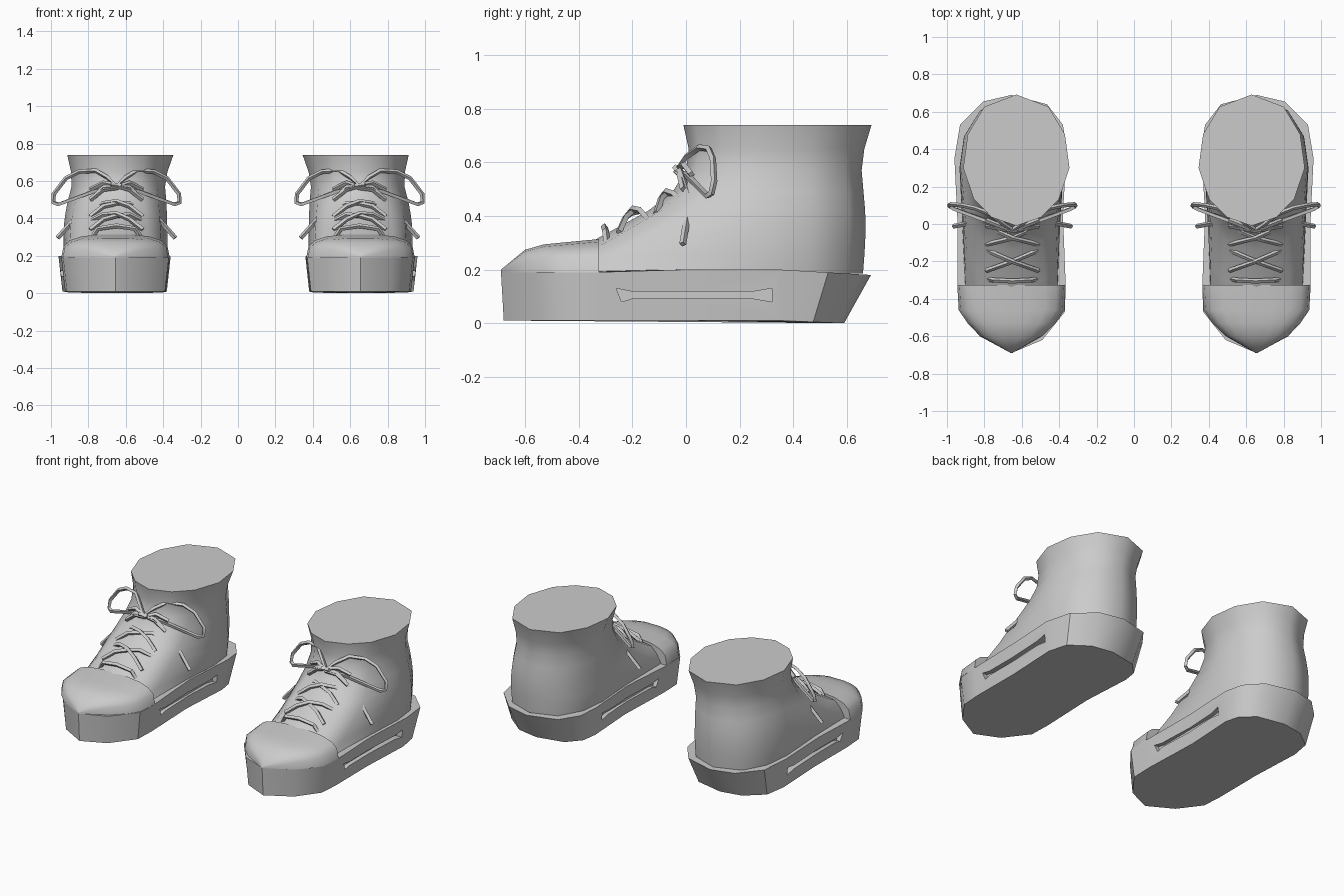
import bpy, bmesh
from math import sin, cos, radians

if "Cube" in bpy.data.objects:
    bpy.data.objects.remove(bpy.data.objects["Cube"])

CX = 0.655  # centre line of one boot; the other is mirrored

grey = bpy.data.materials.new("plain grey")
grey.use_nodes = True
grey.diffuse_color = (0.6, 0.6, 0.6, 1)
grey.node_tree.nodes["Principled BSDF"].inputs["Base Color"].default_value = (0.6, 0.6, 0.6, 1)


def finish(ob, angle=35):
    """Material, shading and mirrored twin."""
    ob.data.materials.clear()
    ob.data.materials.append(grey)
    bpy.ops.object.select_all(action="DESELECT")
    ob.select_set(True)
    bpy.context.view_layer.objects.active = ob
    bpy.ops.object.shade_smooth_by_angle(angle=radians(angle))
    mod = ob.modifiers.new("other boot", "MIRROR")
    mod.use_mirror_merge = False


def loft(name, rings, closed=True):
    """Skin a list of equally long point rings, capping both ends."""
    bm = bmesh.new()
    rows = [[bm.verts.new((CX + x, y, z)) for x, y, z in r] for r in rings]
    n = len(rows[0])
    for a, b in zip(rows, rows[1:]):
        for i in range(n if closed else n - 1):
            j = (i + 1) % n
            bm.faces.new((a[i], a[j], b[j], b[i]))
    bm.faces.new(rows[0])
    bm.faces.new(rows[-1])
    bmesh.ops.recalc_face_normals(bm, faces=bm.faces)
    me = bpy.data.meshes.new(name)
    bm.to_mesh(me)
    bm.free()
    ob = bpy.data.objects.new(name, me)
    bpy.context.collection.objects.link(ob)
    return ob


def power(v, n):
    return (abs(v) ** (2 / n)) * (1 if v >= 0 else -1)


# Sole: footprint outline, tucked in at the bottom and under the heel
outline = [(0, -.69), (.17, -.6), (.28, -.46), (.29, -.33), (.288, 0), (.305, .35),
           (.275, .53), (.15, .655), (0, .69), (-.19, .64), (-.275, .53), (-.295, .4),
           (-.275, .05), (-.29, -.33), (-.285, -.47), (-.165, -.62)]


def heel(y):
    return max(0, min(1, (y - .35) / .34))


bottom = [(x * .93, y * .985 - .09 * heel(y), .01 * (1 - heel(y))) for x, y in outline]
top = [(x, y, .2 - .02 * heel(y) - (.01 if y < -.3 else 0)) for x, y in outline]
sole = loft("sole", [bottom, top])

# Bow-tie shaped slots cut in both sides of the sole
slot = [(-.26, .13), (-.2, .118), (.25, .118), (.32, .13),
        (.32, .08), (.25, .092), (-.2, .092), (-.24, .08)]
for s in (1, -1):
    cutter = loft("slot_cutter", [[(s * d, y, z) for y, z in slot] for d in (.25, .4)])
    cut = sole.modifiers.new("slot", "BOOLEAN")
    cut.object, cut.operation, cut.solver = cutter, "DIFFERENCE", "EXACT"
    bpy.context.view_layer.update()
    graph = bpy.context.evaluated_depsgraph_get()
    mesh = bpy.data.meshes.new_from_object(sole.evaluated_get(graph))
    sole.modifiers.clear()
    sole.data = mesh
    bpy.data.objects.remove(cutter)
finish(sole)

# Upper: stacked rings (height, front, back, half width, centre shift, front squareness)
levels = [(.185, -.55, .66, .272, 0, 4), (.25, -.46, .665, .278, 0, 3.4),
          (.3, -.36, .668, .278, 0, 3), (.36, -.25, .67, .276, 0, 2.8),
          (.42, -.14, .668, .272, -.003, 2.6), (.49, -.05, .662, .264, -.008, 2.3),
          (.57, 0, .655, .25, -.015, 2.1), (.65, .01, .665, .258, -.02, 1.9),
          (.74, -.01, .692, .284, -.026, 1.8)]
half = [0, 30, 55, 90, 115, 145, 180]
angles = half + [360 - a for a in half[-2:0:-1]]
rings = []
for z, front, back, w, shift, n in levels:
    ring = []
    for a in angles:
        c, s = cos(radians(a)), sin(radians(a))
        k, reach = (n, .3 - front) if c > 0 else (2.2, back - .3)
        ring.append((shift + w * power(s, k), .3 - reach * power(c, k), z))
    rings.append(ring)
finish(loft("upper", rings), 50)

# Toe cap: arches (position, half width, crown height, centre shift)
arches = [(-.325, .29, .315, 0), (-.46, .282, .302, 0), (-.53, .235, .295, 0),
          (-.6, .165, .275, .003), (-.69, .004, .2, 0)]
rings = []
for y, w, crown, shift in arches:
    arch = []
    for a in range(0, 181, 20):
        c, s = cos(radians(a)), sin(radians(a))
        arch.append((shift + w * power(c, 3), y, .19 + (crown - .19) * power(s, 3)))
    rings.append(arch)
finish(loft("toe_cap", rings, closed=False), 50)


# Laces: square cords along short paths
def cord(name, points, loop=False, thick=.013):
    cu = bpy.data.curves.new(name, "CURVE")
    cu.dimensions = "3D"
    cu.bevel_depth, cu.bevel_resolution, cu.use_fill_caps = thick, 0, True
    sp = cu.splines.new("POLY")
    sp.points.add(len(points) - 1)
    for p, (x, y, z) in zip(sp.points, points):
        p.co = (CX - .005 + x, y, z, 1)
    sp.use_cyclic_u = loop
    ob = bpy.data.objects.new(name, cu)
    bpy.context.collection.objects.link(ob)
    bpy.ops.object.select_all(action="DESELECT")
    ob.select_set(True)
    bpy.context.view_layer.objects.active = ob
    bpy.ops.object.convert(target="MESH")
    finish(bpy.context.view_layer.objects.active)


cord("lace_bar", [(-.13, -.295, .3), (-.1, -.3, .345), (0, -.305, .36),
                  (.1, -.3, .345), (.13, -.295, .3)])
crossings = [((-.25, .34), (-.2, .42), (-.14, .385)),
             ((-.11, .41), (-.075, .485), (-.01, .445)),
             ((-.01, .5), (-.035, .57), (.02, .555))]
for s, side in ((1, "left"), (-1, "right")):
    for low, mid, high in crossings:
        lift = .006 * s
        cord("lace_cross_" + side, [(-.14 * s, *low), (-.07 * s, (low[0] + mid[0]) / 2, low[1] + .055),
                                    (0, mid[0], mid[1] + lift),
                                    (.07 * s, (mid[0] + high[0]) / 2, high[1] + .035), (.14 * s, *high)])
    # Bow loop and hanging tail
    cord("bow_loop_" + side, [(0, -.03, .575), (.12, .01, .545), (.31, .08, .475), (.337, .095, .485),
                              (.335, .105, .53), (.27, .1, .615), (.2, .085, .65), (.11, .05, .655),
                              (.05, 0, .62)], loop=True, thick=.012)
    cord("lace_tail_" + side, [(-.03 * s, -.035, .575), (.07 * s, -.02, .565),
                               (.17 * s, .015, .46), (.315 * s, -.012, .295)]) if s > 0 else \
        cord("lace_tail_" + side, [(.03, -.04, .58), (-.07, -.02, .565),
                                   (-.17, .015, .46), (-.315, -.012, .295)])
    if s < 0:
        cord("bow_loop_inner", [(0, -.03, .575), (-.12, .01, .545), (-.31, .08, .475), (-.337, .095, .485),
                                (-.335, .105, .53), (-.27, .1, .615), (-.2, .085, .65), (-.11, .05, .655),
                                (-.05, 0, .62)], loop=True, thick=.012)
